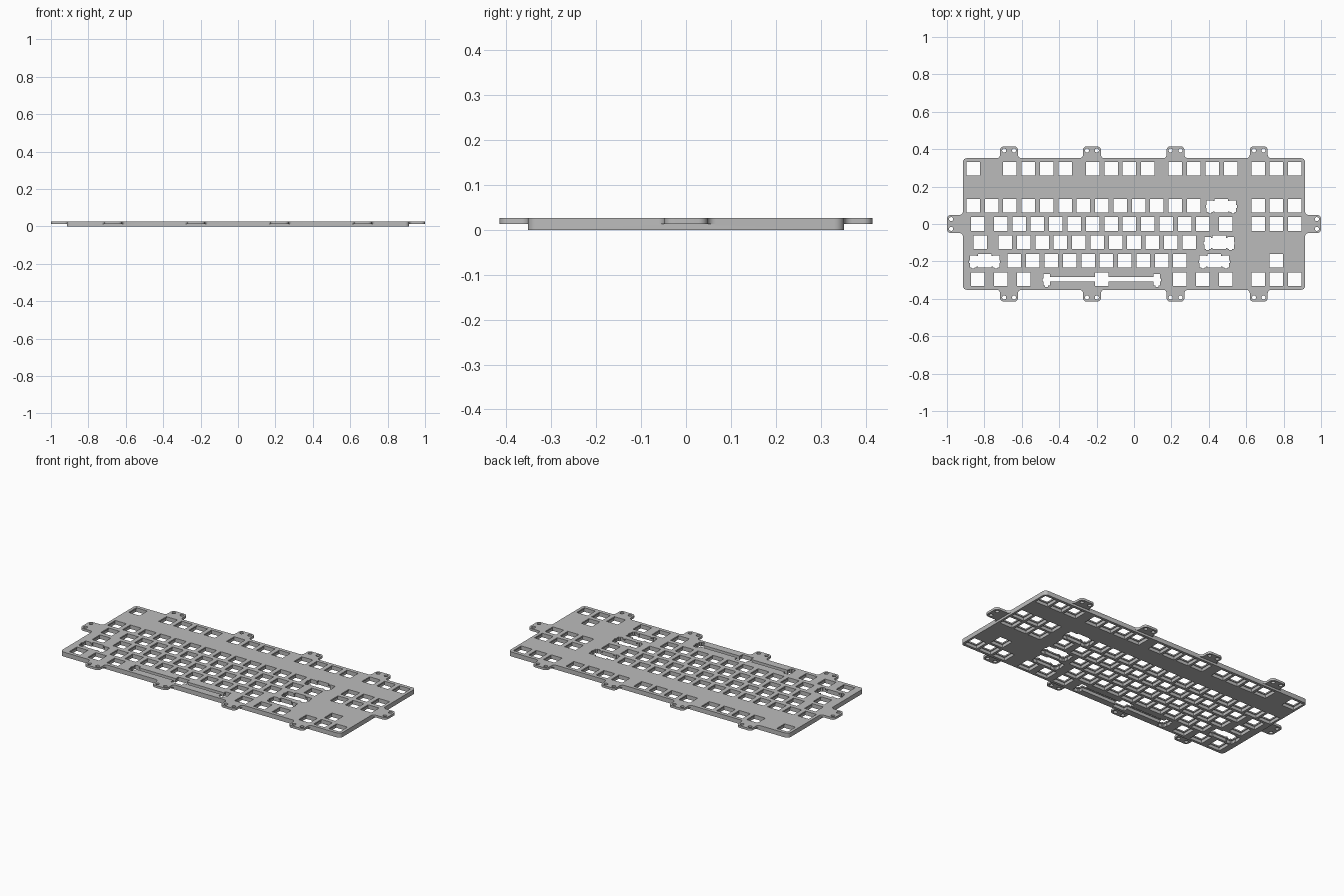
import bpy, bmesh, math
from mathutils import Matrix

U = 0.0983            # key pitch
MM = U / 19.05        # one millimetre in scene units
TOP, TAB_Z, LIP_Z = 0.0265, 0.013, 0.0185
BX, BY = 0.915, 0.352  # half size of the plate

if "Cube" in bpy.data.objects:
    bpy.data.objects.remove(bpy.data.objects["Cube"])

grey = bpy.data.materials.new("plate grey")
grey.use_nodes = True
grey.diffuse_color = (0.5, 0.5, 0.5, 1)
grey.node_tree.nodes["Principled BSDF"].inputs["Base Color"].default_value = (0.5, 0.5, 0.5, 1)


def make(name, bm):
    bmesh.ops.recalc_face_normals(bm, faces=bm.faces)
    mesh = bpy.data.meshes.new(name)
    bm.to_mesh(mesh)
    bm.free()
    mesh.materials.append(grey)
    ob = bpy.data.objects.new(name, mesh)
    bpy.context.collection.objects.link(ob)
    return ob


def arc(cx, cy, r, a0, a1, n=6):
    angles = [math.radians(a0 + (a1 - a0) * i / n) for i in range(n + 1)]
    return [(cx + r * math.cos(a), cy + r * math.sin(a)) for a in angles]


def prism(bm, pts, z0, z1, matrix=Matrix()):
    low, high = ([bm.verts.new(matrix @ Matrix.Translation((x, y, z)).translation)
                  for x, y in pts] for z in (z0, z1))
    bm.faces.new(low[::-1])
    bm.faces.new(high)
    for i in range(len(pts)):
        j = (i + 1) % len(pts)
        bm.faces.new((low[i], low[j], high[j], high[i]))


def box(bm, x0, x1, y0, y1, z0, z1):
    prism(bm, [(x0, y0), (x1, y0), (x1, y1), (x0, y1)], z0, z1)


def boolean(target, tool, operation):
    mod = target.modifiers.new(operation, 'BOOLEAN')
    mod.object, mod.operation, mod.solver = tool, operation, 'EXACT'
    mod.use_self = True
    bpy.context.view_layer.objects.active = target
    bpy.ops.object.modifier_apply(modifier=mod.name)
    bpy.data.objects.remove(tool)


# Rounded plate body
bm = bmesh.new()
r = 0.022
outline = (arc(BX - r, BY - r, r, 0, 90) + arc(r - BX, BY - r, r, 90, 180)
           + arc(r - BX, r - BY, r, 180, 270) + arc(BX - r, r - BY, r, 270, 360))
prism(bm, outline, 0, TOP)
plate = make("keyboard_plate", bm)

# Mounting tabs around the edge, each with two holes
tabs = [(x, s * BY, 0 if s > 0 else 180, 0.063)
        for x in (-0.668, -0.225, 0.222, 0.667) for s in (1, -1)]
tabs += [(s * BX, 0, -90 * s, 0.085) for s in (1, -1)]
tab_bm, hole_bm = bmesh.new(), bmesh.new()
for x, y, turn, h in tabs:
    place = Matrix.Translation((x, y, 0)) @ Matrix.Rotation(math.radians(turn), 4, 'Z')
    half = ([(0.066, -0.01)] + arc(0.066, 0.018, 0.018, 270, 180)
            + arc(0.028, h - 0.02, 0.02, 0, 90))
    prism(tab_bm, half + [(-px, py) for px, py in half[::-1]], TAB_Z, TOP, place)
    for side in (1, -1):
        prism(hole_bm, arc(side * 0.026, h - 0.022, 0.011, 0, 337.5, 15), -0.01, 0.04, place)
boolean(plate, make("tab_tool", tab_bm), 'UNION')

# Key positions: (column, row) in key pitches from the top left key
keys = [(c, 0) for c in [0, 2, 3, 4, 5, 6.5, 7.5, 8.5, 9.5, 11, 12, 13, 14]]
keys += [(c, 2) for c in range(13)]
keys += [(0.25, 3), (13.75, 3)] + [(1.5 + i, 3) for i in range(12)]
keys += [(0.375, 4)] + [(1.75 + i, 4) for i in range(11)]
keys += [(2.25 + i, 5) for i in range(10)] + [(16.5, 5)]
keys += [(c, 6) for c in (0.25, 1.5, 2.75, 11.25, 12.5, 13.75)]
keys += [(15.5 + i, row) for row in (0, 2, 3, 6) for i in range(3)]
# Wide keys: column, row, stabiliser offset, slot bottom and top (mm)
wide = [(13.5, 2, 11.94, -5.97, 4.7), (13.375, 4, 11.94, -5.97, 4.7),
        (0.625, 5, 11.94, -5.97, 4.7), (13.125, 5, 11.94, -5.97, 4.7),
        (7, 6, 57.15, -2.3, 2.3)]

pocket_bm = bmesh.new()


def cut(col, row, x0, x1, y0, y1, grow=1.0):
    """Through opening plus a slightly larger pocket under the lip."""
    cx, cy = (col - 8.75) * U, (3 - row) * U
    for target, g, z0, z1 in ((hole_bm, 0, -0.01, 0.04), (pocket_bm, grow, -0.01, LIP_Z)):
        box(target, cx + (x0 - g) * MM, cx + (x1 + g) * MM,
            cy + (y0 - g) * MM, cy + (y1 + g) * MM, z0, z1)


# Switch openings
for col, row in keys + [w[:2] for w in wide]:
    cut(col, row, -7, 7, -7, 7)

# Stabiliser openings: wire slot, housings, feet and side notches
for col, row, s, low, high in wide:
    cut(col, row, -s, s, low, high)
    for side in (1, -1):
        c = side * s
        cut(col, row, c - 3.375, c + 3.375, -6.77, 5.53)
        cut(col, row, c - 1.5, c + 1.5, -7.97, -6, 0.9)
        outer = sorted((c, c + side * 4.2))
        cut(col, row, outer[0], outer[1], -2.3, 0.5, 0.9)

boolean(plate, make("pocket_tool", pocket_bm), 'DIFFERENCE')
boolean(plate, make("hole_tool", hole_bm), 'DIFFERENCE')

# Smooth the rounded corners only
bpy.ops.object.select_all(action='DESELECT')
plate.select_set(True)
bpy.context.view_layer.objects.active = plate
bpy.ops.object.shade_smooth_by_angle(angle=math.radians(30))
